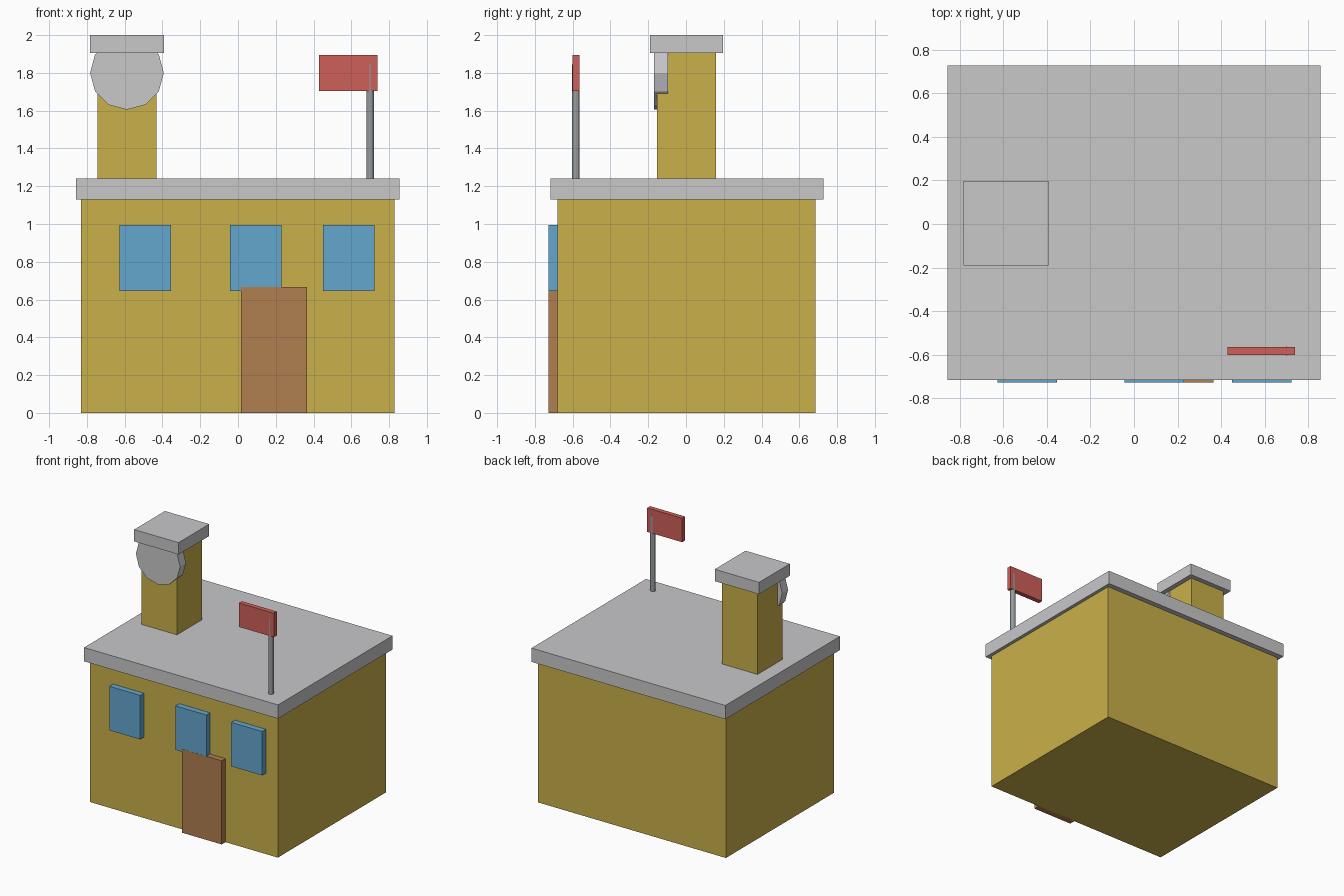
import bpy
import math

old = bpy.data.objects.get("Cube")
if old:
    bpy.data.objects.remove(old, do_unlink=True)


def material(name, srgb):
    """Flat material from 0-255 display values, stored as linear."""
    linear = [((c / 255 + 0.055) / 1.055) ** 2.4 for c in srgb]
    mat = bpy.data.materials.new(name)
    mat.use_nodes = True
    mat.diffuse_color = (*linear, 1)
    mat.node_tree.nodes["Principled BSDF"].inputs["Base Color"].default_value = (*linear, 1)
    return mat


ochre = material("ochre wall", (202, 176, 74))
grey = material("pale grey", (200, 200, 202))
blue = material("window blue", (100, 167, 206))
brown = material("door brown", (176, 126, 78))
red = material("flag red", (207, 96, 88))
steel = material("pole grey", (150, 156, 158))


def box(name, mat, x, y, z):
    """Box spanning the given (low, high) range on each axis."""
    spans = (x, y, z)
    bpy.ops.mesh.primitive_cube_add(size=1, location=[(a + b) / 2 for a, b in spans])
    obj = bpy.context.object
    obj.name = name
    obj.scale = [b - a for a, b in spans]
    obj.data.materials.append(mat)
    return obj


def cylinder(name, mat, sides, radius, depth, location, tilt=0):
    bpy.ops.mesh.primitive_cylinder_add(vertices=sides, radius=radius, depth=depth,
                                        location=location, rotation=(tilt, 0, 0))
    obj = bpy.context.object
    obj.name = name
    obj.data.materials.append(mat)
    return obj


# Main building and overhanging flat roof
box("walls", ochre, (-0.832, 0.828), (-0.68, 0.685), (0, 1.13))
box("roof", grey, (-0.857, 0.855), (-0.717, 0.727), (1.13, 1.24))

# Windows and door stand proud of the front wall
front = -0.727
for side, left in (("right", -0.627), ("middle", -0.043), ("left", 0.449)):
    box(side + "_window", blue, (left, left + 0.273), (front, -0.66), (0.645, 0.996))
box("door", brown, (0.015, 0.366), (front - 0.001, -0.66), (0, 0.667))

# Tower with cap and round clock face
box("tower", ochre, (-0.743, -0.431), (-0.154, 0.159), (1.22, 1.92))
box("tower_cap", grey, (-0.783, -0.392), (-0.19, 0.197), (1.905, 2.0))
cylinder("clock_face", grey, 12, 0.195, 0.074, (-0.588, -0.132, 1.8), math.pi / 2)

# Flag on its pole
cylinder("flag_pole", steel, 12, 0.02, 0.625, (0.7, -0.583, 1.5325))
box("flag", red, (0.429, 0.738), (-0.602, -0.565), (1.705, 1.896))
